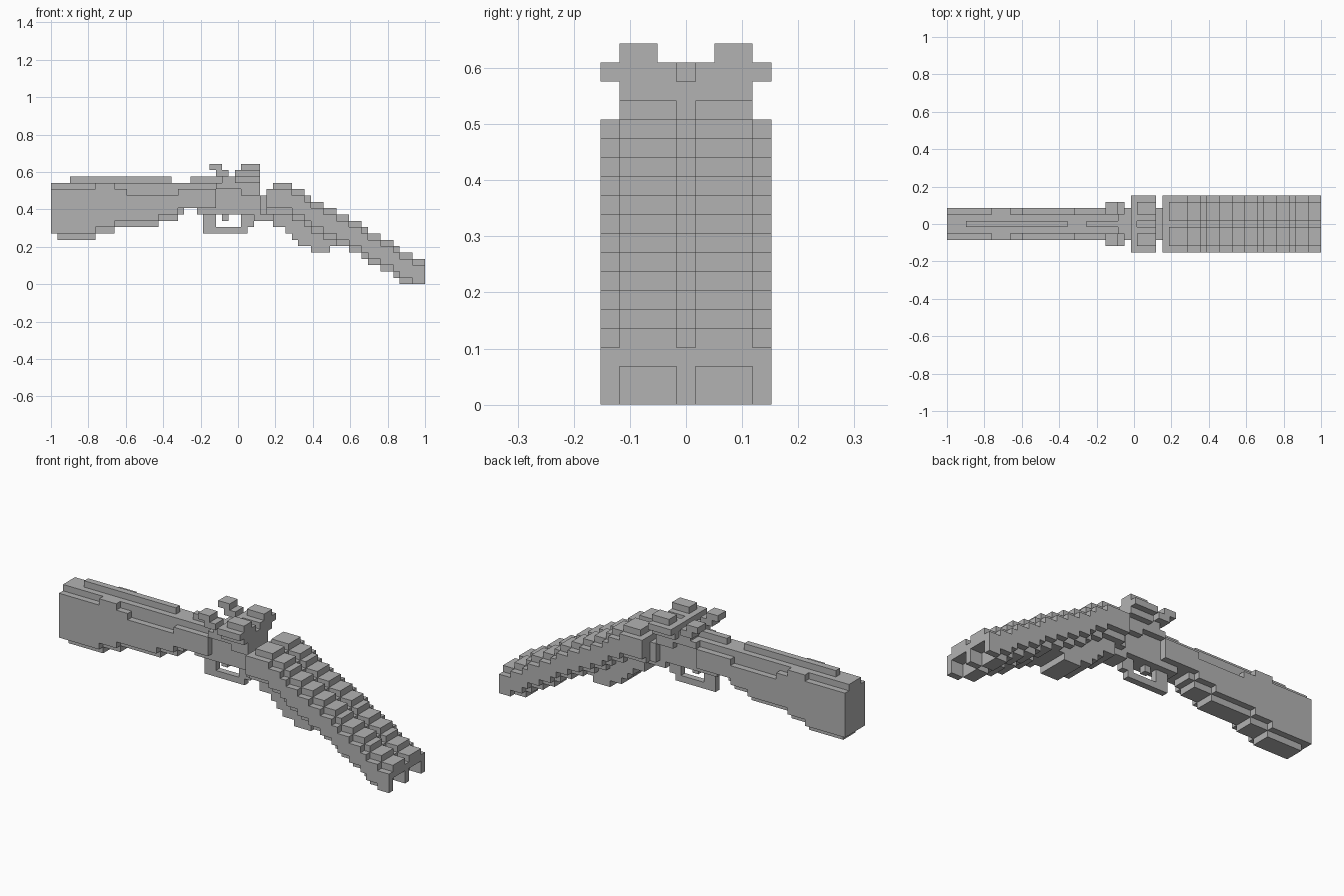
import bpy, bmesh

if "Cube" in bpy.data.objects:
    bpy.data.objects.remove(bpy.data.objects["Cube"])

U = 2 / 59          # edge of one block
parts = {}          # part name -> set of filled cells (along, across, up)

gray = bpy.data.materials.new("plain_gray")
gray.use_nodes = True
gray.diffuse_color = (0.45, 0.45, 0.45, 1)
gray.node_tree.nodes["Principled BSDF"].inputs["Base Color"].default_value = (0.45, 0.45, 0.45, 1)


def fill(part, start, end, low, high, outer, inner=0):
    """Fill blocks mirrored across the middle, from inner to outer."""
    cells = parts.setdefault(part, set())
    for i in range(start, end):
        for k in range(low, high):
            for j in range(inner, outer + 1):
                cells.add((i, j, k))
                cells.add((i, -j, k))


def runs(ends, values):
    """Expand stepped runs to one value per column."""
    out, start = {}, 0
    for end, value in zip(ends, values):
        out.update({i: value for i in range(start, end)})
        start = end
    return out


# stock: stepped belly, wide sides, narrow comb and a thin rib
belly = runs([1, 7, 10, 17, 20, 21, 26], [7, 7, 8, 9, 10, 11, 11])
sides = runs([7, 10, 12, 20, 26], [15, 16, 15, 14, 15])
for i in range(26):
    fill("stock", i, i + 1, belly[i] + 1, sides[i], 2)
    fill("stock", i, i + 1, belly[i] + (i < 1 or 20 < i < 23), 16, 1)
fill("top_rib", 3, 19, 16, 17, 0)
fill("top_rib", 22, 27, 16, 17, 0)

# receiver and hinge
fill("receiver", 26, 33, 11, 16, 1)
fill("receiver", 26, 30, 15, 16, 2)
fill("hinge", 32, 35, 10, 14, 1)
fill("hinge", 33, 34, 11, 14, 2)

# trigger guard and trigger
fill("trigger_guard", 24, 26, 9, 11, 0)
fill("trigger_guard", 24, 31, 8, 9, 0)
fill("trigger_guard", 30, 32, 9, 11, 0)
fill("trigger", 27, 28, 10, 11, 0)

# pair of hammers
fill("hammers", 25, 27, 18, 19, 3, 2)
fill("hammers", 26, 28, 17, 18, 3, 2)
fill("hammers", 27, 29, 15, 17, 2, 2)
fill("hammers", 27, 30, 16, 17, 1)

# standing breech with rounded twin outline and a sighting notch
fill("breech", 30, 33, 14, 16, 2)
fill("breech", 29, 33, 16, 17, 3)
fill("breech", 29, 30, 17, 18, 4)
fill("breech", 30, 33, 17, 18, 4, 1)
fill("breech", 30, 33, 18, 19, 3, 2)

# twin barrels descending in steps, open at the muzzle
tops = runs([38, 40, 41, 43, 45, 47, 49, 50, 52, 54, 55, 57, 59], range(16, 3, -1))
for i in range(34, 59):
    top = tops[i]
    fill("barrels", i, i + 1, top - 4, top - 1, 0)
    fill("barrels", i, i + 1, top - 4, top - 1, 4, 4)
    low = top - 2 if i > 56 else max(0, top - 5)
    fill("barrels", i, i + 1, low, top if i > 34 else top - 1, 3, 1)

# fore grip under the barrels
grip = runs([35, 37, 38, 39, 41, 44, 47], [10, 9, 8, 7, 6, 5, 6])
for i in range(35, 47):
    fill("fore_grip", i, i + 1, grip[i], max(grip[i] + 1, tops[i] - 4), 2)

# build each part from its exposed block sides
filled = set().union(*parts.values())
for name, cells in parts.items():
    bm = bmesh.new()
    corners = {}

    def corner(p):
        if p not in corners:
            corners[p] = bm.verts.new(((p[0] * U) - 1, (p[1] - 0.5) * U, p[2] * U))
        return corners[p]

    for cell in cells:
        for axis in range(3):
            for side in (0, 1):
                near = list(cell)
                near[axis] += 2 * side - 1
                if tuple(near) in filled:
                    continue
                quad = []
                for a, b in ((0, 0), (1, 0), (1, 1), (0, 1)):
                    p = list(cell)
                    p[axis] += side
                    p[(axis + 1) % 3] += a
                    p[(axis + 2) % 3] += b
                    quad.append(corner(tuple(p)))
                bm.faces.new(quad if side else quad[::-1])
    bmesh.ops.dissolve_limit(bm, angle_limit=0.01, verts=bm.verts, edges=bm.edges)
    mesh = bpy.data.meshes.new(name)
    bm.to_mesh(mesh)
    bm.free()
    mesh.materials.append(gray)
    bpy.context.collection.objects.link(bpy.data.objects.new(name, mesh))
